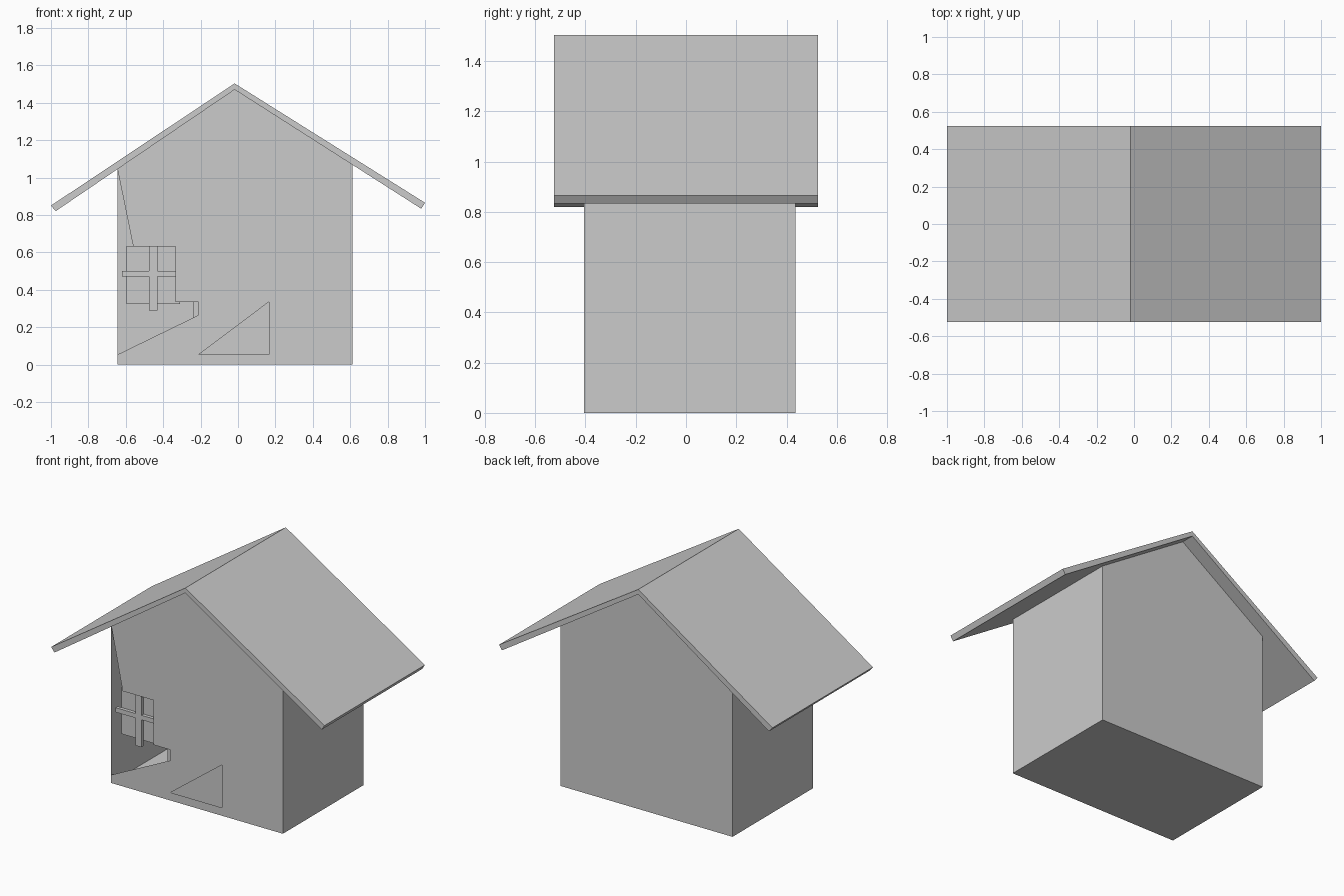
import bpy, bmesh
from mathutils import Vector

if "Cube" in bpy.data.objects:
    bpy.data.objects.remove(bpy.data.objects["Cube"])

FRONT, BACK = -0.405, 0.435


def finish(name, bm):
    mesh = bpy.data.meshes.new(name)
    bm.to_mesh(mesh)
    bm.free()
    obj = bpy.data.objects.new(name, mesh)
    bpy.context.collection.objects.link(obj)
    return obj


def prism(name, profile, y0, y1, skip=(), capped=True):
    """Extrude an x/z profile along y; skip lists side edges left open."""
    bm = bmesh.new()
    a = [bm.verts.new((x, y0, z)) for x, z in profile]
    b = [bm.verts.new((x, y1, z)) for x, z in profile]
    n = len(profile)
    for i in range(n):
        if i not in skip:
            j = (i + 1) % n
            bm.faces.new((a[j], a[i], b[i], b[j]))
    bm.faces.new(b[::-1])
    if capped:
        bm.faces.new(a)
    bm.normal_update()
    return finish(name, bm)


def box(name, x0, x1, z0, z1, y0, y1):
    return prism(name, [(x0, z0), (x1, z0), (x1, z1), (x0, z1)], y0, y1)


# Thin-walled shell: floor, two side walls and back gable
gable = [(-0.645, 0), (0.612, 0), (0.612, 1.068), (-0.018, 1.47), (-0.645, 1.047)]
prism("house_shell", gable, FRONT, BACK, skip=(2, 3), capped=False)

# Front wall with the open left section and the triangular door opening
outline = gable + [(-0.56, 0.63), (-0.333, 0.63), (-0.333, 0.335),
                   (-0.21, 0.335), (-0.21, 0.265), (-0.645, 0.053)]
opening = [(-0.21, 0.053), (0.165, 0.053), (0.165, 0.335)]
bm = bmesh.new()
for loop in (outline, opening):
    vs = [bm.verts.new((x, FRONT, z)) for x, z in loop]
    for i, v in enumerate(vs):
        bm.edges.new((v, vs[(i + 1) % len(vs)]))
bmesh.ops.triangle_fill(bm, edges=bm.edges[:], use_beauty=True, normal=Vector((0, -1, 0)))
bm.normal_update()
for f in bm.faces:
    if f.normal.y > 0:
        f.normal_flip()
finish("front_wall", bm)

# Overhanging roof slabs
roof = [(-0.975, 0.82), (-0.018, 1.47), (0.98, 0.833),
        (1.0, 0.865), (-0.018, 1.503), (-1.0, 0.85)]
prism("roof", roof, -0.525, 0.525)

# Door panel just behind the front wall
box("door", -0.238, 0.195, 0.03, 0.64, FRONT + 0.01, FRONT + 0.025)

# Window pane with crossing bars
box("window_pane", -0.595, -0.31, 0.325, 0.634, FRONT + 0.035, FRONT + 0.045)
box("window_bar_vertical", -0.475, -0.43, 0.29, 0.66, FRONT + 0.01, FRONT + 0.034)
box("window_bar_horizontal", -0.62, -0.285, 0.47, 0.5, FRONT + 0.012, FRONT + 0.034)
